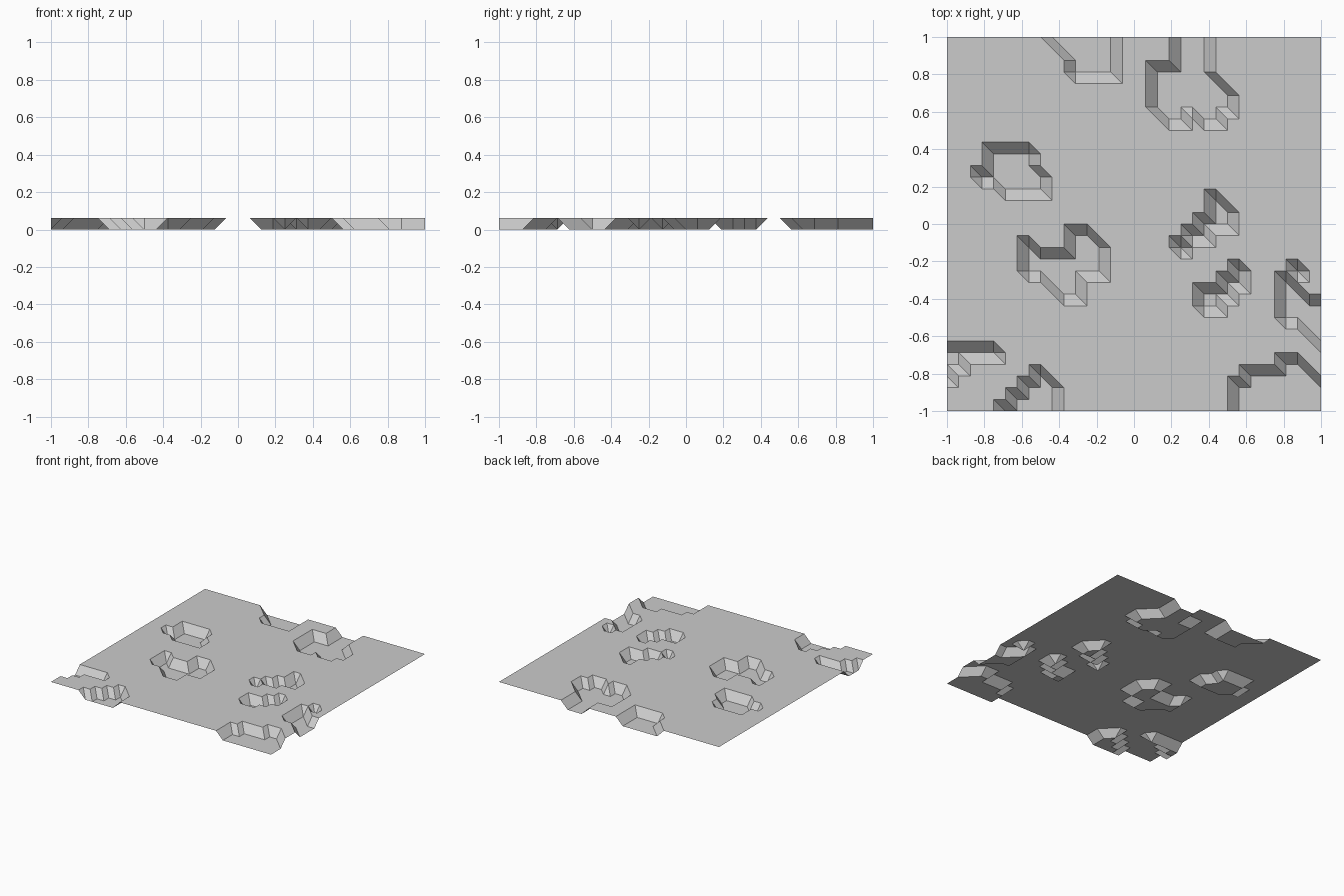
import bpy, bmesh

if "Cube" in bpy.data.objects:
    bpy.data.objects.remove(bpy.data.objects["Cube"])

N = 32               # grid cells per side
STEP = 2 / N         # cell size, also the pit depth

# Sunken pits: top grid row, then (first, last) floor column of each row going down
PITS = [
    (15, [(11, 12), (11, 13), (7, 13), (7, 13), (9, 11), (10, 11)]),       # centre left
    (14, [(7, 7)]),                                                        # its corner
    (22, [(4, 7), (4, 7), (3, 8), (5, 8)]),                                # upper left
    (32, [(9, 14), (10, 14), (11, 14), (11, 14)]),                         # back edge
    (32, [(20, 22)] * 3 + [(18, 22), (18, 23), (18, 24), (18, 24), (19, 20)]),
    (25, [(22, 23)]),                                                      # its second foot
    (18, [(23, 23), (23, 24), (22, 24), (21, 22), (20, 20)]),              # stepped trench
    (12, [(25, 25), (24, 25), (22, 24), (22, 23)]),                        # stepped trench
    (12, [(30, 30), (29, 29), (29, 30), (29, 32), (29, 32), (31, 32), (32, 32)]),
    (4, [(29, 30), (26, 31), (25, 32), (25, 32), (25, 32)]),               # front right
    (3, [(8, 8), (7, 9), (6, 9), (5, 9)]),                                 # front edge
    (5, [(0, 4), (0, 1), (0, 0)]),                                         # left edge
]

floor = {(i, top - k) for top, rows in PITS
         for k, (a, b) in enumerate(rows) for i in range(a, b + 1)}

# Terrain sheet: every cell is split along the same diagonal
bm = bmesh.new()
v = {(i, j): bm.verts.new((i * STEP - 1, j * STEP - 1, 0 if (i, j) in floor else STEP))
     for i in range(N + 1) for j in range(N + 1)}
for i in range(N):
    for j in range(N):
        a, b, c, d = v[i, j], v[i + 1, j], v[i + 1, j + 1], v[i, j + 1]
        bm.faces.new((a, b, d))
        bm.faces.new((b, c, d))

mesh = bpy.data.meshes.new("terrain_sheet")
bm.to_mesh(mesh)
bm.free()
bpy.context.collection.objects.link(bpy.data.objects.new("terrain_sheet", mesh))
